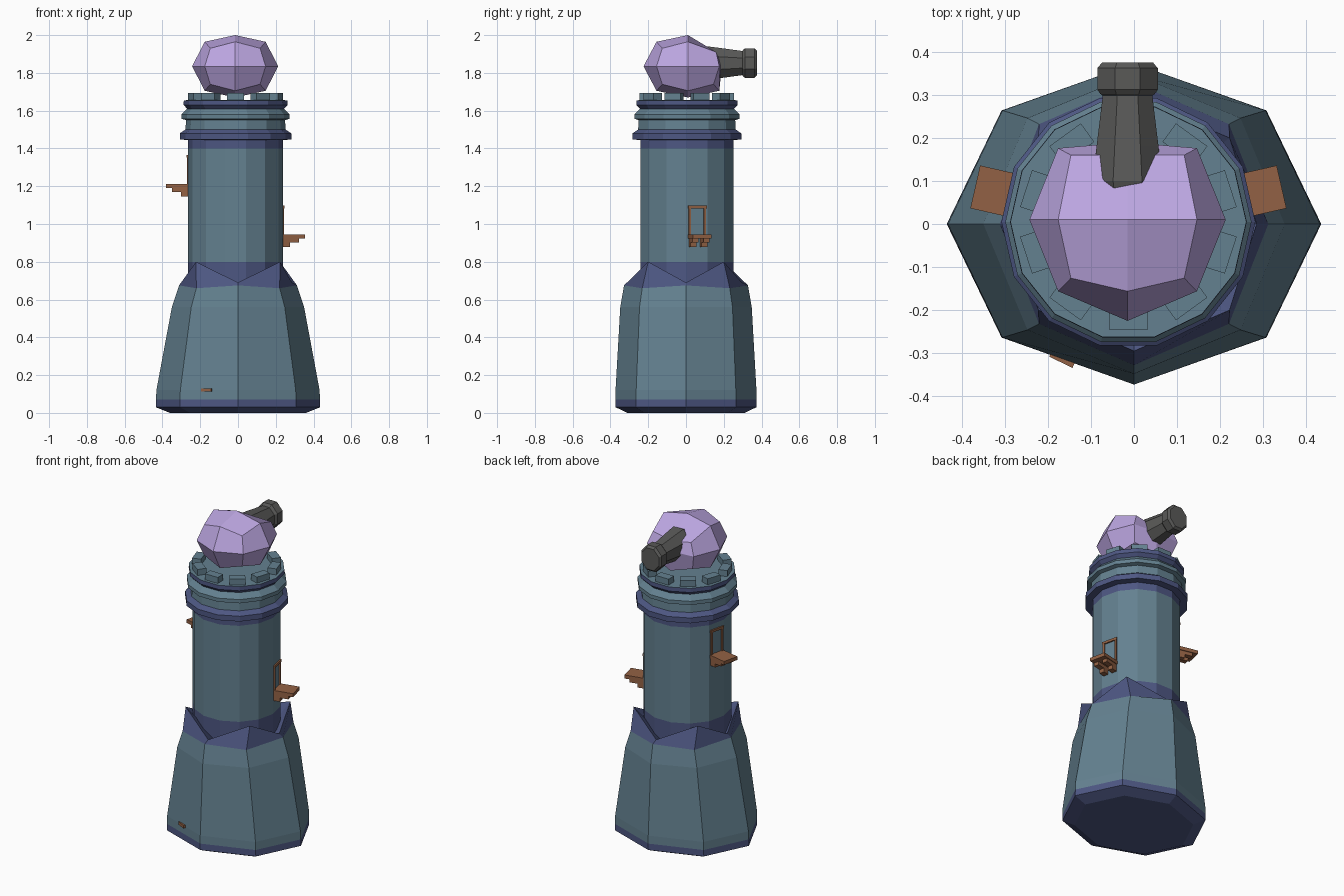
import bpy, bmesh, math
from mathutils import Matrix, Vector

if "Cube" in bpy.data.objects:
    bpy.data.objects.remove(bpy.data.objects["Cube"])

CX, CY = -0.013, 0.005      # tower axis


def material(name, rgb):
    m = bpy.data.materials.new(name)
    m.diffuse_color = (*rgb, 1)
    m.use_nodes = True
    m.node_tree.nodes["Principled BSDF"].inputs["Base Color"].default_value = m.diffuse_color
    return m


TEAL = material("slate teal", (0.127, 0.22, 0.28))
BLUE = material("dark blue", (0.075, 0.095, 0.225))
LILAC = material("lilac", (0.50, 0.38, 0.75))
GREY = material("gunmetal grey", (0.10, 0.10, 0.097))
WOOD = material("brown wood", (0.29, 0.12, 0.058))


def finish(name, bm, mats):
    bmesh.ops.recalc_face_normals(bm, faces=bm.faces[:])
    me = bpy.data.meshes.new(name)
    bm.to_mesh(me)
    bm.free()
    for m in mats:
        me.materials.append(m)
    ob = bpy.data.objects.new(name, me)
    bpy.context.collection.objects.link(ob)
    return ob


def ring(n, rx, ry, z, phase=0.0):
    return [Vector((rx * math.cos(phase + math.tau * i / n),
                    ry * math.sin(phase + math.tau * i / n), z)) for i in range(n)]


def loft(name, rings, bands, mats, offset=(0, 0, 0), rot=None):
    """Skin a stack of rings; bands gives the colour slot of each band."""
    bm = bmesh.new()
    vs = [[bm.verts.new(p) for p in r] for r in rings]
    n = len(vs[0])
    for k in range(len(vs) - 1):
        for i in range(n):
            j = (i + 1) % n
            f = bm.faces.new((vs[k][i], vs[k][j], vs[k + 1][j], vs[k + 1][i]))
            f.material_index = bands[k]
    bm.faces.new(vs[0][::-1]).material_index = bands[0]
    bm.faces.new(vs[-1]).material_index = bands[-1]
    if rot:
        bm.transform(rot)
    bm.transform(Matrix.Translation(offset))
    return finish(name, bm, mats)


def radial_boxes(name, boxes, angle, mat):
    """Boxes as (r0, r1, t0, t1, z0, z1) in a frame turned round the tower axis."""
    bm = bmesh.new()
    place = Matrix.Translation((CX, CY, 0)) @ Matrix.Rotation(math.radians(angle), 4, 'Z')
    for r0, r1, t0, t1, z0, z1 in boxes:
        m = Matrix.Translation(((r0 + r1) / 2, (t0 + t1) / 2, (z0 + z1) / 2)) \
            @ Matrix.Diagonal((r1 - r0, t1 - t0, z1 - z0, 1))
        bmesh.ops.create_cube(bm, size=1, matrix=place @ m)
    return finish(name, bm, [mat])


# Octagonal rock-like base with raised corner spurs at the top
base = [ring(8, rx, ry, z) for z, rx, ry in [
    (0.0, 0.36, 0.31), (0.03, 0.435, 0.373), (0.07, 0.434, 0.373), (0.12, 0.432, 0.373),
    (0.56, 0.35, 0.348), (0.66, 0.312, 0.328)]]
for i in (0, 2, 4, 6):
    base[-1][i].z = 0.675
spurs = [Vector((p.x, p.y, 0.69)) for p in ring(8, 0.285, 0.295, 0)]
for i in (1, 3, 5, 7):
    spurs[i] = Vector((math.copysign(0.222, spurs[i].x), math.copysign(0.2, spurs[i].y), 0.8))
base += [spurs, ring(8, 0.2, 0.2, 0.66)]
loft("base", base, [1, 1, 0, 0, 0, 1, 1], [TEAL, BLUE])

# Round tower shaft with the stepped cornice
profile = [(0.60, 0.252, 1), (0.80, 0.252, 0), (1.40, 0.252, 1), (1.445, 0.252, 1),
           (1.447, 0.295, 1), (1.48, 0.295, 1), (1.50, 0.265, 0), (1.55, 0.262, 0),
           (1.557, 0.286, 0), (1.58, 0.286, 0), (1.61, 0.256, 1), (1.63, 0.275, 1),
           (1.655, 0.274, 0), (1.656, 0.20, 0)]
loft("tower", [ring(14, r, r, z) for z, r, c in profile], [c for z, r, c in profile[:-1]],
     [TEAL, BLUE], (CX, CY, 0))

# Battlements
for k in range(10):
    radial_boxes("battlement_%d" % k, [(0.197, 0.25, -0.045, 0.045, 1.64, 1.693)],
                 18 + 36 * k, TEAL)

# Windows: frame, ledge and two stepped brackets
def window(name, angle, z):
    boxes = [(0.225, 0.365, -0.051, 0.051, z - 0.022, z)]
    for t in (-0.03, 0.03):
        boxes += [(0.23, 0.335, t - 0.016, t + 0.016, z - 0.043, z - 0.02),
                  (0.23, 0.285, t - 0.016, t + 0.016, z - 0.067, z - 0.04)]
    for t in (-0.047, 0.035):
        boxes.append((0.23, 0.253, t, t + 0.012, z, z + 0.153))
    boxes.append((0.23, 0.254, -0.05, 0.05, z + 0.138, z + 0.153))
    radial_boxes(name, boxes, angle, WOOD)


HALF = 180 / 14
window("right_window", HALF, 0.945)
window("left_window", 180 - HALF, 1.213)
# Small plank end poking out of the base
radial_boxes("base_plank", [(0.25, 0.362, -0.03, 0.03, 0.112, 0.13)], 244.3, WOOD)

# Faceted turret: a cube divided once and rounded, flattened at the back
bm = bmesh.new()
bmesh.ops.create_cube(bm, size=2)
bmesh.ops.subdivide_edges(bm, edges=bm.edges[:], cuts=1, use_grid_fill=True)
for v in bm.verts:
    d = v.co.normalized()
    back_top = d.y > 0.4 and d.z > 0.4
    y = min(0.01 + d.y * 0.235, 0.19)
    z = 1.835 + d.z * 0.165
    if 0.6 < abs(d.z) < 0.8:
        z += math.copysign(0.013, d.z)
    if back_top:
        y, z = 0.16, (1.885 if abs(d.x) < 0.1 else 1.91)
    v.co = (-0.015 + d.x * 0.228, y, z)
finish("turret", bm, [LILAC])

# Cannon barrel with flared muzzle, pointing to the back
barrel = [(0.06, 0.078), (0.10, 0.09), (0.18, 0.08), (0.298, 0.064), (0.302, 0.07),
          (0.312, 0.078), (0.362, 0.078), (0.375, 0.066)]
loft("cannon", [ring(8, 0.9 * r / math.cos(math.pi / 8), r / math.cos(math.pi / 8), y, math.pi / 8)
                for y, r in barrel],
     [0] * (len(barrel) - 1), [GREY], (-0.015, 0, 1.852), Matrix.Rotation(-math.pi / 2, 4, 'X'))
